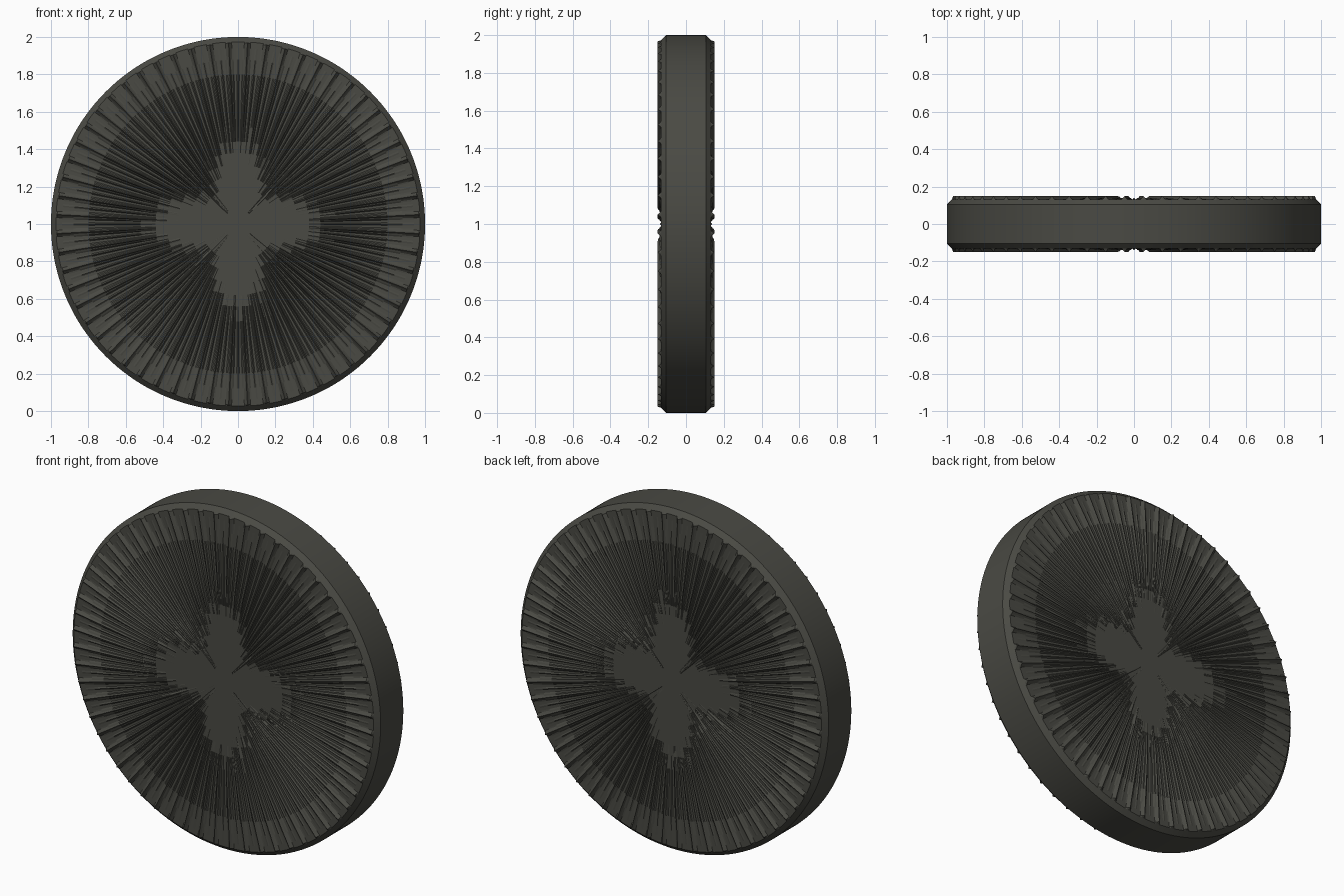
import bpy, bmesh, math, random

if "Cube" in bpy.data.objects:
    bpy.data.objects.remove(bpy.data.objects["Cube"])

random.seed(4)
N = 720                      # angular steps, half a degree each
FACE = 0.132                 # base level of the grinding face
TOP = 0.150                  # level of the ridge tops

mat = bpy.data.materials.new("dark stone grey")
mat.diffuse_color = (0.068, 0.068, 0.057, 1)
mat.use_nodes = True
mat.node_tree.nodes["Principled BSDF"].inputs["Base Color"].default_value = mat.diffuse_color

# start radius for every ridge: further in on the diagonals
starts = {}
for j in range(0, N, 2):
    a = 2 * math.pi * j / N
    diag = math.sin(2 * a) ** 2
    starts[j] = 0.42 - 0.22 * diag + random.uniform(-0.04, 0.04)


def ridge(j, r):
    """Relief height at angular step j and radius r."""
    j %= N
    if r > 0.971:
        return 0
    near = j % 12
    h = 0.0
    if near in (5, 6, 7):                     # 60 tall radial ridges
        k = j - near + 6
        if r > starts[k]:
            g = min(1, (r - starts[k]) / 0.15)
            h = (TOP - FACE) * g * (1 if near == 6 else 0.45)
    elif j % 4 == 0 and starts[j] < r < 0.93:  # low ridges between them
        fade = min(1, (r - starts[j]) / 0.1, (0.93 - r) / 0.12)
        h = 0.007 * fade
    return h


def grinding_disc():
    bm = bmesh.new()
    face_radii = [0.08, 0.2, 0.26, 0.32, 0.38, 0.44, 0.52, 0.6,
                  0.7, 0.8, 0.88, 0.94, 0.968, 0.974]
    # rings run from the front centre, over the rim, to the back centre
    front = [(r, -FACE, -1) for r in face_radii]
    rim = [(1.0, -0.105, 0), (1.0, 0.105, 0)]
    back = [(r, FACE, 1) for r in reversed(face_radii)]
    rings = []
    for r, y, side in front + rim + back:
        ring = []
        for j in range(N):
            a = 2 * math.pi * j / N
            yy = y + side * ridge(j, r) if side else y
            ring.append(bm.verts.new((r * math.cos(a), yy, 1 + r * math.sin(a))))
        rings.append(ring)
    for p, q in zip(rings, rings[1:]):
        for j in range(N):
            k = (j + 1) % N
            bm.faces.new((p[j], p[k], q[k], q[j]))
    # flat hubs
    for ring, y in ((rings[0], -FACE), (rings[-1], FACE)):
        c = bm.verts.new((0, y, 1))
        for j in range(N):
            bm.faces.new((c, ring[j], ring[(j + 1) % N]))
    bmesh.ops.recalc_face_normals(bm, faces=bm.faces)
    me = bpy.data.meshes.new("grinding_disc")
    bm.to_mesh(me)
    bm.free()
    me.materials.append(mat)
    ob = bpy.data.objects.new("grinding_disc", me)
    bpy.context.collection.objects.link(ob)
    return ob


grinding_disc()
